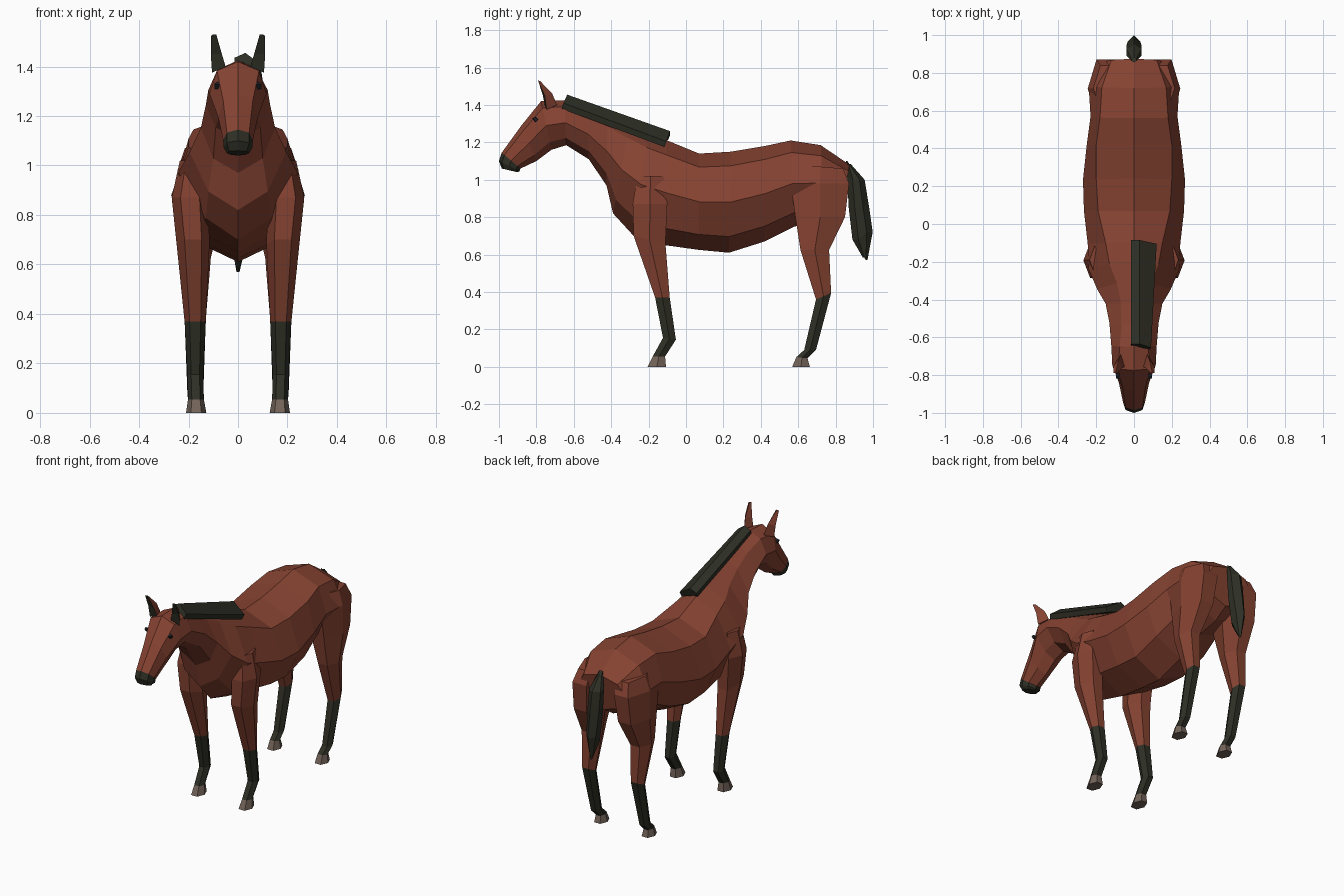
import bpy, bmesh
from mathutils import Vector


def mat(name, rgb):
    m = bpy.data.materials.new(name)
    m.diffuse_color = (*rgb, 1)
    return m


BROWN = mat("chestnut brown", (0.235, 0.055, 0.031))
BLACK = mat("dark hair", (0.027, 0.028, 0.018))
HOOF = mat("hoof grey", (0.17, 0.125, 0.1))
EYE = mat("eye black", (0.014, 0.015, 0.02))


def loft(name, rings, mats, seg_mats=None):
    """Join closed rings of points with quads, cap both ends."""
    bm = bmesh.new()
    vs = [[bm.verts.new(p) for p in r] for r in rings]
    n = len(rings[0])
    for k, (a, b) in enumerate(zip(vs, vs[1:])):
        for i in range(n):
            j = (i + 1) % n
            f = bm.faces.new((a[i], a[j], b[j], b[i]))
            f.material_index = seg_mats[k] if seg_mats else 0
    bm.faces.new(vs[0][::-1]).material_index = seg_mats[0] if seg_mats else 0
    bm.faces.new(vs[-1]).material_index = seg_mats[-1] if seg_mats else 0
    bmesh.ops.recalc_face_normals(bm, faces=bm.faces)
    me = bpy.data.meshes.new(name)
    bm.to_mesh(me)
    bm.free()
    for m in mats:
        me.materials.append(m)
    ob = bpy.data.objects.new(name, me)
    bpy.context.collection.objects.link(ob)
    return ob


def mirror(ob):
    ob.modifiers.new("mirror", "MIRROR").use_mirror_merge = False
    return ob


def body_ring(ty, tz, by, bz, w1, w2, w3):
    """Eight-sided section between a top and a bottom point."""
    t, b = Vector((0, ty, tz)), Vector((0, by, bz))
    half = [(t.lerp(b, f), w) for f, w in ((0.14, w1), (0.5, w2), (0.84, w3))]
    right = [p + Vector((w, 0, 0)) for p, w in half]
    left = [p - Vector((w, 0, 0)) for p, w in reversed(half)]
    return [t] + right + [b] + left


# Body, neck and head: top y,z, bottom y,z, three half widths
body = [
    (0.875, 1.08, 0.83, 0.84, 0.12, 0.18, 0.12),
    (0.72, 1.185, 0.74, 0.78, 0.17, 0.24, 0.15),
    (0.56, 1.21, 0.58, 0.75, 0.18, 0.23, 0.16),
    (0.42, 1.18, 0.42, 0.67, 0.20, 0.25, 0.18),
    (0.24, 1.15, 0.23, 0.61, 0.20, 0.27, 0.18),
    (0.07, 1.14, 0.07, 0.625, 0.19, 0.265, 0.18),
    (-0.10, 1.21, -0.11, 0.65, 0.15, 0.245, 0.17),
    (-0.20, 1.25, -0.28, 0.70, 0.13, 0.24, 0.13),
    (-0.30, 1.29, -0.39, 0.82, 0.09, 0.195, 0.12),
    (-0.42, 1.335, -0.425, 0.97, 0.07, 0.15, 0.10),
    (-0.53, 1.38, -0.52, 1.11, 0.065, 0.13, 0.09),
    (-0.65, 1.425, -0.64, 1.185, 0.075, 0.12, 0.07),
    (-0.775, 1.42, -0.72, 1.16, 0.085, 0.115, 0.065),
    (-0.88, 1.29, -0.80, 1.10, 0.06, 0.08, 0.05),
    (-0.985, 1.145, -0.885, 1.06, 0.045, 0.06, 0.045),
    (-1.0, 1.10, -0.89, 1.045, 0.045, 0.058, 0.045),
    (-0.985, 1.06, -0.90, 1.04, 0.035, 0.045, 0.03),
]
loft("body_and_head", [body_ring(*r) for r in body], [BROWN, BLACK],
     [0] * 14 + [1, 1])


def leg_ring(zf, zb, yf, yb, xi, xo):
    """Six-sided leg section with a flat front and back."""
    d = (xo - xi) * 0.24
    ym, zm = (yf + yb) / 2, (zf + zb) / 2
    return [(xi + d, yf, zf), (xo - d, yf, zf), (xo, ym, zm),
            (xo - d, yb, zb), (xi + d, yb, zb), (xi, ym, zm)]


# Legs: front z, back z, front y, back y, inner x, outer x
front = [
    (1.02, 1.02, -0.26, -0.12, 0.13, 0.235),
    (0.87, 0.87, -0.285, -0.10, 0.12, 0.268),
    (0.70, 0.66, -0.28, -0.11, 0.115, 0.248),
    (0.37, 0.37, -0.165, -0.087, 0.13, 0.216),
    (0.155, 0.145, -0.123, -0.054, 0.14, 0.205),
    (0.055, 0.055, -0.178, -0.112, 0.138, 0.202),
    (0.0, 0.0, -0.205, -0.107, 0.128, 0.21),
]
hind = [
    (1.08, 1.06, 0.60, 0.84, 0.06, 0.215),
    (0.98, 0.98, 0.56, 0.872, 0.05, 0.245),
    (0.80, 0.80, 0.585, 0.85, 0.07, 0.245),
    (0.625, 0.625, 0.612, 0.765, 0.11, 0.237),
    (0.36, 0.395, 0.695, 0.776, 0.13, 0.216),
    (0.09, 0.09, 0.632, 0.695, 0.14, 0.205),
    (0.052, 0.045, 0.59, 0.65, 0.138, 0.202),
    (0.0, 0.0, 0.568, 0.662, 0.128, 0.21),
]
for name, rows in (("front_legs", front), ("hind_legs", hind)):
    segs = [0] * (len(rows) - 4) + [1, 1, 2]
    mirror(loft(name, [leg_ring(*r) for r in rows], [BROWN, BLACK, HOOF], segs))

# Ears: three-sided, dark on the face looking forwards
ear = loft("ears", [
    [(0.05, -0.755, 1.40), (0.105, -0.745, 1.375), (0.07, -0.69, 1.40)],
    [(0.065, -0.765, 1.45), (0.11, -0.755, 1.45), (0.08, -0.715, 1.46)],
    [(0.088, -0.79, 1.53), (0.108, -0.79, 1.528), (0.096, -0.78, 1.528)],
], [BROWN, BLACK])
for f in ear.data.polygons:
    f.material_index = 1 if f.normal.y < -0.6 else 0
mirror(ear)

# Eyes: small diamonds set into the head
mirror(loft("eyes", [
    [(x, -0.805 - s, 1.322 + s * 0.4), (x, -0.805, 1.322 + s),
     (x, -0.805 + s, 1.322), (x, -0.805, 1.322 - s)]
    for x, s in ((0.075, 0.016), (0.094, 0.012))], [EYE]))


# Mane: folded strip lying over the right side of the neck
def mane_ring(y, z, w, drop):
    return [(-0.015, y, z - 0.02), (0.03, y, z), (w, y - 0.02, z - drop),
            (w - 0.01, y - 0.03, z - drop - 0.03), (0.02, y - 0.02, z - 0.05),
            (-0.015, y - 0.01, z - 0.045)]


loft("mane", [mane_ring(-0.635, 1.455, 0.09, 0.045),
              mane_ring(-0.085, 1.26, 0.12, 0.055)], [BLACK])

# Tail: six-sided, swelling then ending in a point
tail = [(1.10, 0.855, 1.085, 0.88, 0.012), (1.01, 0.862, 1.0, 0.955, 0.04),
        (0.85, 0.87, 0.86, 0.978, 0.04), (0.68, 0.89, 0.72, 0.998, 0.033),
        (0.585, 0.945, 0.57, 0.97, 0.006)]
loft("tail", [[(0, yf, zf), (w, yf * 0.7 + yb * 0.3, zf), (w, yf * 0.3 + yb * 0.7, zb),
               (0, yb, zb), (-w, yf * 0.3 + yb * 0.7, zb), (-w, yf * 0.7 + yb * 0.3, zf)]
              for zf, yf, zb, yb, w in tail], [BLACK])
